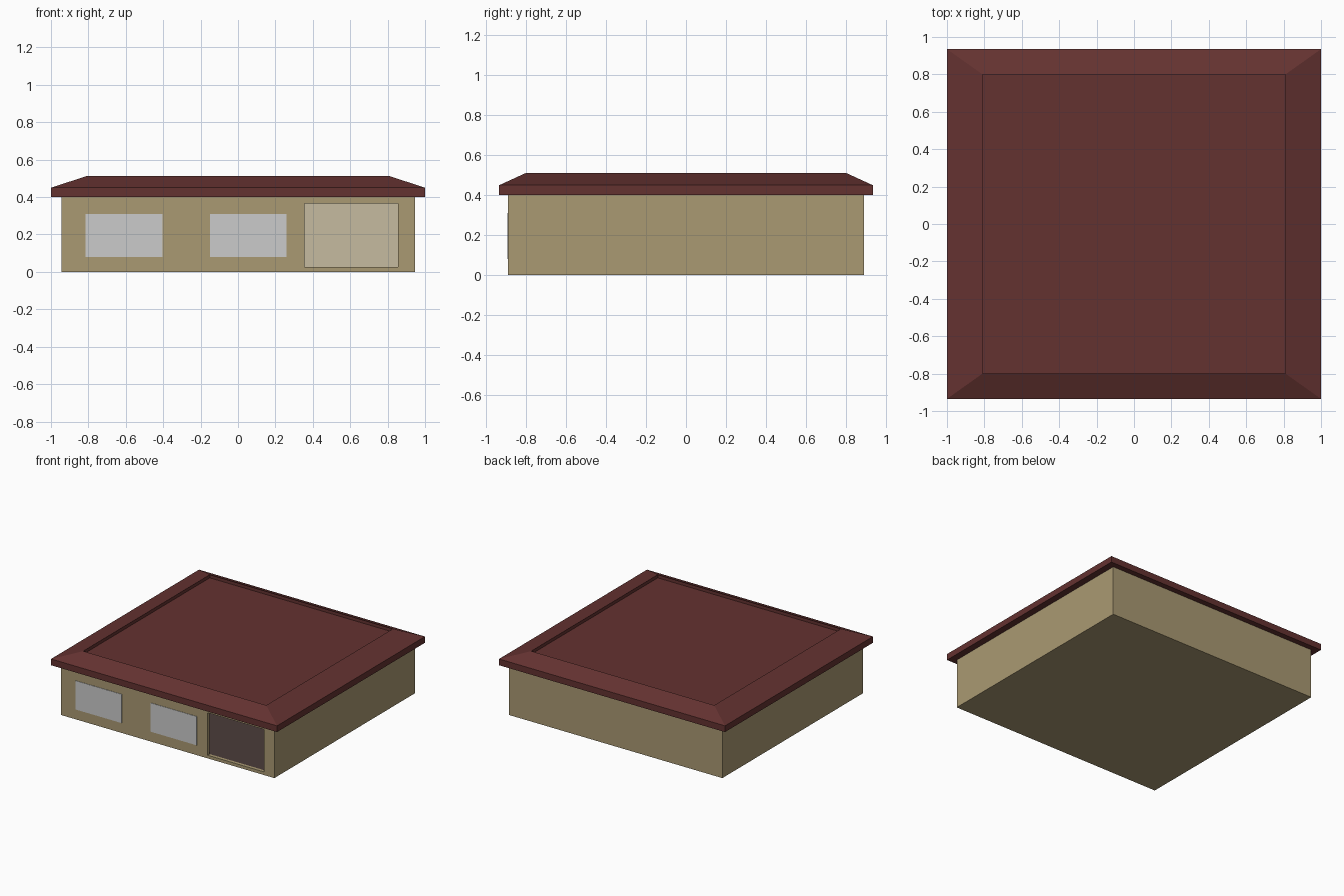
import bpy, bmesh

if "Cube" in bpy.data.objects:
    bpy.data.objects.remove(bpy.data.objects["Cube"])


def material(name, rgb):
    m = bpy.data.materials.new(name)
    m.diffuse_color = (*rgb, 1)
    m.use_nodes = True
    m.node_tree.nodes["Principled BSDF"].inputs["Base Color"].default_value = m.diffuse_color
    return m


WALL = material("wall_tan", (0.40, 0.32, 0.17))
ROOF = material("roof_maroon", (0.127, 0.032, 0.03))
CREAM = material("interior_cream", (0.565, 0.50, 0.35))
DARK = material("floor_dark", (0.07, 0.045, 0.042))


def loft(name, rings, mat=None):
    """Stack of rectangles (x0, x1, y0, y1, z) joined by side faces and capped."""
    bm = bmesh.new()
    loops = [[bm.verts.new(p) for p in ((x0, y0, z), (x1, y0, z), (x1, y1, z), (x0, y1, z))]
             for x0, x1, y0, y1, z in rings]
    bm.faces.new(loops[0][::-1])
    bm.faces.new(loops[-1])
    for a, b in zip(loops, loops[1:]):
        for i in range(4):
            j = (i + 1) % 4
            bm.faces.new((a[i], a[j], b[j], b[i]))
    mesh = bpy.data.meshes.new(name)
    bm.to_mesh(mesh)
    bm.free()
    ob = bpy.data.objects.new(name, mesh)
    bpy.context.collection.objects.link(ob)
    if mat:
        mesh.materials.append(mat)
    return ob


def box(name, x, y, z, mat=None):
    return loft(name, [(*x, *y, z[0]), (*x, *y, z[1])], mat)


def cut(ob, cutter):
    mod = ob.modifiers.new("cut", "BOOLEAN")
    mod.operation, mod.solver, mod.object = "DIFFERENCE", "EXACT", cutter
    bpy.context.view_layer.update()
    mesh = bpy.data.meshes.new_from_object(
        ob.evaluated_get(bpy.context.evaluated_depsgraph_get()))
    ob.modifiers.clear()
    ob.data = mesh
    bpy.data.objects.remove(cutter)


# hollow body with an open garage doorway
walls = box("house_walls", (-0.945, 0.945), (-0.89, 0.89), (0, 0.40), WALL)
cut(walls, box("room_cutter", (-0.92, 0.92), (-0.865, 0.865), (0.02, 0.385), WALL))
cut(walls, box("doorway_cutter", (0.355, 0.855), (-1.0, -0.80), (0.025, 0.365), WALL))

# interior surfaces seen through the doorway
box("interior_floor", (-0.92, 0.92), (-0.865, 0.865), (0.015, 0.025), DARK)
box("interior_back_wall", (-0.92, 0.92), (0.855, 0.87), (0.025, 0.385), CREAM)

# hipped roof: eave band, slopes, shallow recessed top
rings = [(1.0, 0.935, 0.40), (1.0, 0.935, 0.45), (0.81, 0.80, 0.512), (0.81, 0.80, 0.487)]
loft("roof", [(-x, x, -y, y, z) for x, y, z in rings], ROOF)

# front windows
for name, x in (("left_window", (-0.815, -0.405)), ("middle_window", (-0.15, 0.26))):
    box(name, x, (-0.893, -0.885), (0.08, 0.31))
